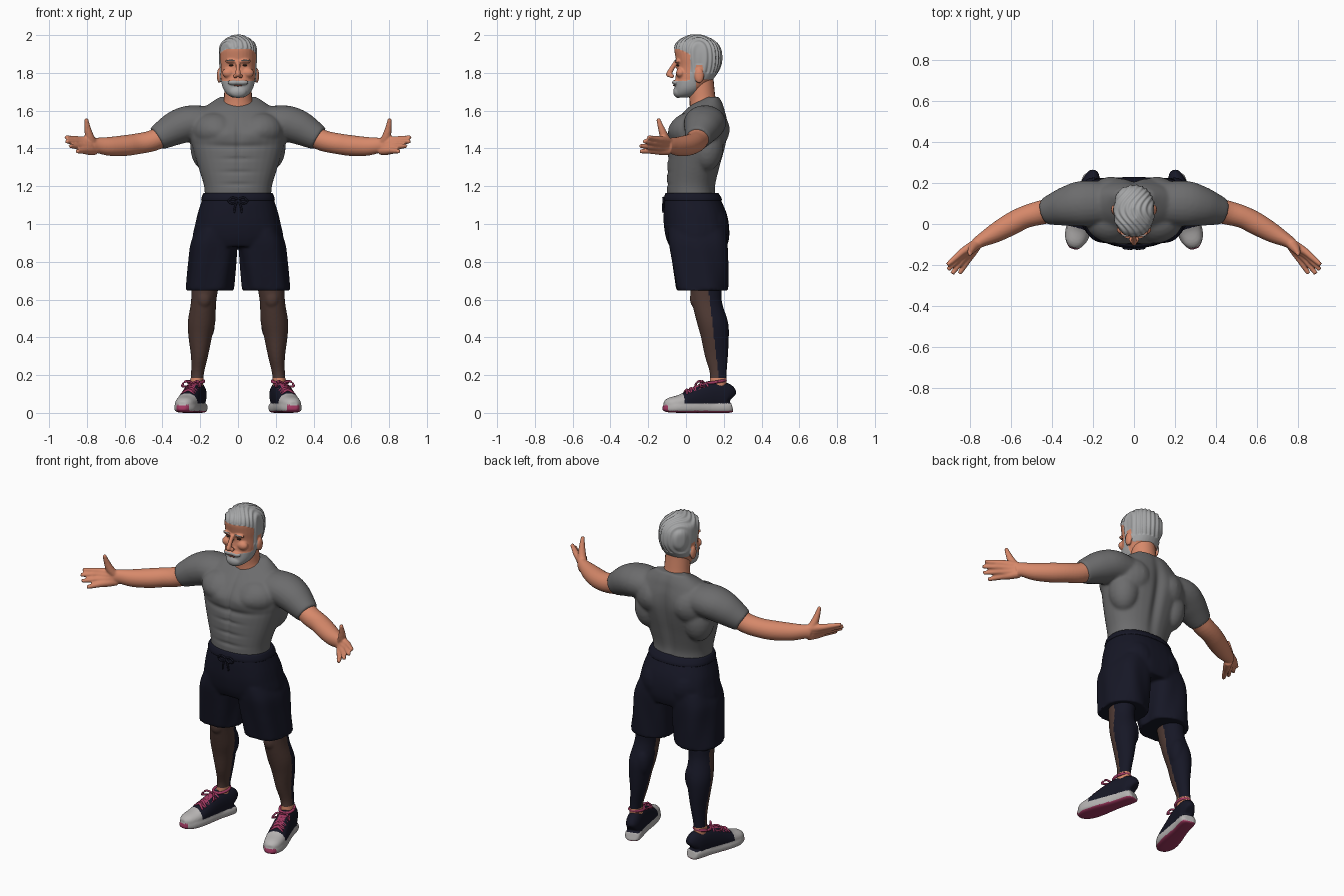
import bpy, bmesh, math
from mathutils import Vector, Matrix


def material(name, r, g, b):
    m = bpy.data.materials.new(name)
    m.diffuse_color = (r, g, b, 1)
    return m


SKIN = material("skin", .68, .25, .145)
LIP = material("lip red", .42, .13, .085)
SHIRT = material("shirt grey", .15, .15, .153)
NAVY = material("navy cloth", .008, .0085, .019)
BROWN = material("sheer legging brown", .078, .042, .034)
HAIR = material("silver hair", .38, .385, .39)
SOLE = material("light grey rubber", .47, .455, .45)
PINK = material("shoe pink", .36, .04, .12)
DARK = material("eye dark", .06, .03, .02)


def tube(bm, pts, flat=False, p=2.0, seg=24, n=4):
    """Loft rings (x, y, z, half width, half depth) along a smooth path."""
    path = []
    for i in range(len(pts) - 1):
        a, b, c, d = (pts[max(0, min(len(pts) - 1, i + k))] for k in (-1, 0, 1, 2))
        for s in range(n):
            t = s / n
            path.append([.5 * (2 * q + (r - o) * t + (2 * o - 5 * q + 4 * r - w) * t * t
                               + (3 * q - o - 3 * r + w) * t ** 3) for o, q, r, w in zip(a, b, c, d)])
    path.append(list(pts[-1]))
    rings = []
    for i, q in enumerate(path):
        t = Vector(path[min(i + 1, len(path) - 1)][:3]) - Vector(path[max(i - 1, 0)][:3])
        t = Vector((0, 0, 1)) if flat else t.normalized()
        u = (Vector((0, 1, 0)) if abs(t.z) > .75 else Vector((0, 0, 1))).cross(t).normalized()
        v = t.cross(u)
        ring = []
        for k in range(seg):
            ang = 2 * math.pi * k / seg
            c, s = math.cos(ang), math.sin(ang)
            ring.append(bm.verts.new(Vector(q[:3])
                        + u * q[3] * math.copysign(abs(c) ** (2 / p), c)
                        + v * q[4] * math.copysign(abs(s) ** (2 / p), s)))
        rings.append(ring)
    for r0, r1 in zip(rings, rings[1:]):
        for k in range(seg):
            bm.faces.new((r0[k], r0[(k + 1) % seg], r1[(k + 1) % seg], r1[k]))
    bm.faces.new(rings[0][::-1])
    bm.faces.new(rings[-1])


def stack(bm, rows, p=2.2):
    """Horizontal rings given as (z, front y, back y, half width)."""
    tube(bm, [(0, (f + b) / 2, z, w, (b - f) / 2) for z, f, b, w in rows], True, p, 32)


def ball(bm, c, r):
    bmesh.ops.create_uvsphere(bm, u_segments=20, v_segments=12, radius=1,
                              matrix=Matrix.Translation(c) @ Matrix.Diagonal((*r, 1)))


def mirror(bm):
    dup = bmesh.ops.duplicate(bm, geom=bm.verts[:] + bm.edges[:] + bm.faces[:])["geom"]
    for v in dup:
        if isinstance(v, bmesh.types.BMVert):
            v.co.x *= -1


def finish(bm, name, mats, voxel=0, smooth=3, rule=None, shape=None, pair=False, place=None):
    """Fuse the forms, sculpt, colour by rule, and optionally make the opposite side."""
    bmesh.ops.recalc_face_normals(bm, faces=bm.faces[:])
    me = bpy.data.meshes.new(name)
    bm.to_mesh(me)
    bm.free()
    ob = bpy.data.objects.new(name, me)
    bpy.context.collection.objects.link(ob)
    if voxel:
        m = ob.modifiers.new("fuse", 'REMESH')
        m.mode, m.voxel_size = 'VOXEL', voxel
        m = ob.modifiers.new("soften", 'SMOOTH')
        m.factor, m.iterations = .5, smooth
        dg = bpy.context.evaluated_depsgraph_get()
        me = bpy.data.meshes.new_from_object(ob.evaluated_get(dg))
        ob.modifiers.clear()
        ob.data = me
    if shape:
        for v, co in [(v, shape(v.co.copy(), v.normal.copy())) for v in me.vertices]:
            v.co = co
    me.materials.clear()
    for m in mats:
        me.materials.append(m)
    for f in me.polygons:
        f.use_smooth = True
        f.material_index = rule(f.center) if rule else 0
    if place:
        me.transform(place)
    if pair:
        ob.name = "left_" + name
        other = me.copy()
        other.transform(Matrix.Scale(-1, 4, (1, 0, 0)))
        other.flip_normals()
        bpy.context.collection.objects.link(bpy.data.objects.new("right_" + name, other))


def g(a, w):
    return math.exp(-(a / w) ** 2)


# Fitted shirt: ribcage and sleeves fused, then muscles sculpted
bm = bmesh.new()
tube(bm, [(.10, .10, 1.53, .10, .085), (.24, .10, 1.535, .112, .094), (.32, .088, 1.512, .10, .092),
          (.385, .073, 1.478, .081, .078), (.43, .062, 1.452, .066, .066)])
ball(bm, (.12, .02, 1.495), (.12, .105, .095))       # chest
ball(bm, (.12, .12, 1.50), (.12, .105, .12))         # shoulder blade
ball(bm, (.165, .11, 1.41), (.088, .088, .13))       # side of back
mirror(bm)
stack(bm, [(1.13, -.10, .16, .176), (1.2, -.102, .157, .18), (1.3, -.1, .18, .21), (1.4, -.095, .207, .24),
           (1.48, -.09, .22, .255), (1.55, -.05, .218, .24), (1.6, -.005, .207, .20),
           (1.635, .035, .197, .155), (1.672, .105, .178, .10)])


def torso_shape(c, n):
    x = abs(c.x)
    if n.y > .2:                                     # spine, shoulder blade edges
        c.y -= .018 * g(c.x, .028) * g(c.z - 1.4, .22) - .008 * g(x - .10, .05) * g(c.z - 1.5, .07)
    elif n.y < -.2:                                  # chest and stomach muscles
        c.y -= .013 * g(x - .09, .07) * g(c.z - 1.485, .05)
        c.y += .010 * g(c.x, .012) * g(c.z - 1.42, .16) + .009 * g(c.z - 1.41 - .25 * x * x, .016) * g(x, .16)
        c.y += sum(.006 * g(c.z - z, .010) for z in (1.345, 1.275, 1.21)) * g(x, .08)
    return c


finish(bm, "shirt", [SHIRT], .008, 9, shape=torso_shape)

# Bare forearms with open hands, palm forward and thumb up
bm = bmesh.new()
tube(bm, [(.36, .078, 1.485, .06, .06), (.45, .057, 1.442, .059, .056), (.53, .035, 1.425, .055, .055),
          (.60, 0, 1.415, .055, .055), (.68, -.045, 1.411, .047, .050), (.745, -.08, 1.416, .033, .041),
          (.775, -.10, 1.414, .028, .042)])
fingers = [((.837, -.135, 1.447), (.912, -.200, 1.459)), ((.842, -.153, 1.430), (.909, -.224, 1.438)),
           ((.833, -.168, 1.409), (.889, -.243, 1.413)), ((.812, -.174, 1.388), (.853, -.243, 1.385))]
for i, (k, t) in enumerate(fingers):
    k, t = Vector(k), Vector(t)
    wrist = Vector((.76, -.09, 1.435 - .016 * i))
    m = k.lerp(t, .5)
    tube(bm, [(*wrist, .025, .023), (*wrist.lerp(k, .5), .023, .023), (*k, .018, .018),
              (*m, .0145, .0145), (*t, .0105, .0105)], seg=12)
tube(bm, [(.765, -.092, 1.42, .026, .026), (.785, -.114, 1.46, .024, .024),
          (.797, -.132, 1.51, .017, .017), (.803, -.148, 1.558, .010, .010)], seg=12)
finish(bm, "arm", [SKIN], .0055, 2, pair=True)

# Neck
bm = bmesh.new()
tube(bm, [(0, .105, 1.56, .095, .085), (0, .098, 1.62, .086, .078), (0, .088, 1.66, .075, .07),
          (0, .08, 1.72, .072, .07), (0, .075, 1.78, .07, .07)], True)
finish(bm, "neck", [SKIN])

# Head with ears, nose, beard and swept-back hair
bm = bmesh.new()
ball(bm, (.035, -.044, 1.862), (.034, .017, .011))
ball(bm, (.05, -.028, 1.80), (.034, .025, .027))
ball(bm, (.099, .07, 1.785), (.013, .024, .040))
ball(bm, (.015, -.076, 1.783), (.010, .014, .012))
ball(bm, (.022, -.056, 1.75), (.032, .016, .013))
mirror(bm)
ball(bm, (0, -.04, 1.70), (.045, .026, .031))
tube(bm, [(0, -.05, 1.862, .012, .014), (0, -.074, 1.825, .012, .015), (0, -.09, 1.794, .014, .017),
          (0, -.085, 1.778, .012, .014)], True, seg=12)
stack(bm, [(1.672, -.045, .01, .03), (1.688, -.058, .06, .056), (1.72, -.058, .10, .078), (1.77, -.055, .145, .09),
           (1.83, -.048, .182, .097), (1.88, -.055, .191, .101), (1.93, -.062, .183, .098),
           (1.965, -.046, .156, .082), (1.988, -.01, .115, .05), (2, .02, .08, .02)])


def head_hair(c):
    x, y, z = abs(c.x), c.y, c.z
    if x > .099 and .045 < y < .096 and z < 1.828:
        return 0
    top = z > 1.928 - .5 * max(0, y + .04) or (y > .032 and z > 1.845) or (y > .09 and z > 1.765)
    beard = y < .055 and z < 1.758 + .3 * max(0, y)
    return int(top or beard or (.022 < y < .05 and z > 1.72))


def hair_ridges(c, n):
    if head_hair(c):
        c += n * (.003 * math.sin(c.x * 210 + 9 * math.sin(c.y * 22)) if c.z > 1.8 else .002)
    return c


finish(bm, "head", [SKIN, HAIR], .005, 2, head_hair, hair_ridges)

# Eyes, eyebrows and mouth
for part, mat, c, r in (("eye", DARK, (.036, -.042, 1.840), (.012, .010, .005)),
                        ("eyebrow", HAIR, (.037, -.053, 1.866), (.024, .009, .004))):
    bm = bmesh.new()
    ball(bm, c, r)
    finish(bm, part, [mat], pair=True)
bm = bmesh.new()
ball(bm, (0, -.057, 1.733), (.022, .012, .004))
finish(bm, "mouth", [LIP])

# Loose shorts
bm = bmesh.new()
tube(bm, [(.11, .06, .97, .108, .155), (.126, .065, .9, .122, .158), (.136, .073, .8, .124, .15),
          (.149, .084, .648, .126, .135)], True, 2.5, 32)
ball(bm, (.09, .115, .98), (.11, .112, .13))
mirror(bm)
stack(bm, [(1.165, -.105, .165, .18), (1.12, -.115, .188, .193), (1.06, -.118, .214, .212), (1.0, -.117, .227, .225),
           (.93, -.105, .228, .238), (.88, -.085, .215, .22)], 2.4)


def cloth_folds(c, n):
    ang = math.atan2(c.y - .07, abs(c.x) - .12)
    return c + n * .005 * math.sin(6 * ang + 9 * c.z) * max(0, min(1, (1.1 - c.z) * 3)) * (1 - abs(n.z))


finish(bm, "shorts", [NAVY], .009, 4, shape=cloth_folds)

# Waistband and drawstring bow
bm = bmesh.new()
stack(bm, [(1.125, -.117, .19, .195), (1.14, -.117, .187, .193), (1.16, -.11, .174, .185), (1.165, -.105, .17, .18)], 2.3)
for s in (-1, 1):
    tube(bm, [(0, -.117, 1.13, .006, .006), (s * .03, -.121, 1.14, .005, .005), (s * .05, -.117, 1.12, .006, .006),
              (s * .025, -.121, 1.108, .005, .005), (0, -.118, 1.128, .005, .005)], seg=8)
    tube(bm, [(0, -.118, 1.13, .005, .005), (s * .016, -.122, 1.09, .005, .005), (s * .02, -.12, 1.06, .005, .005)], seg=8)
finish(bm, "waistband", [NAVY])

# Lower legs: sheer front, navy back, bare ankle
bm = bmesh.new()
tube(bm, [(.165, .10, .76, .075, .085), (.176, .105, .65, .07, .083), (.183, .112, .58, .067, .08),
          (.193, .14, .48, .073, .083), (.2, .153, .4, .062, .074), (.204, .161, .3, .045, .061),
          (.213, .17, .22, .035, .046), (.218, .17, .17, .034, .045), (.22, .165, .10, .036, .047)], True)
ball(bm, (.18, .06, .605), (.042, .04, .055))
ball(bm, (.172, .17, .47), (.05, .05, .09))
finish(bm, "lower_leg", [BROWN, NAVY, SKIN], .0065, 4, pair=True,
       rule=lambda c: 2 if c.z < .185 else int(c.y > .12 + (.65 - c.z) * .115))

# Trainers, built straight and then turned outwards
turn = Matrix.Translation((.248, .062, 0)) @ Matrix.Rotation(math.radians(15), 4, 'Z')
bm = bmesh.new()
tube(bm, [(0, .176, .07, .025, .045), (0, .155, .085, .043, .072), (0, .09, .09, .047, .078),
          (0, .03, .08, .051, .075), (0, -.03, .067, .055, .06), (0, -.09, .052, .058, .046),
          (0, -.15, .045, .048, .036), (0, -.176, .036, .026, .024)], p=2.2)
tube(bm, [(0, .184, .03, .025, .026), (0, .165, .028, .046, .028), (0, .06, .027, .048, .027),
          (0, -.06, .027, .061, .027), (0, -.13, .028, .058, .027), (0, -.17, .03, .038, .025),
          (0, -.187, .034, .02, .018)], p=3.2)


def shoe_colour(c):
    if c.z < .012 or (c.y < -.12 and abs(c.x) < .034 and c.z < .042):
        return 2
    if c.z > .085 and abs(c.x) < .022 and -.06 < c.y < .05:
        return 2
    return 1 if c.z < .05 or c.y < -.085 else 0


finish(bm, "trainer", [NAVY, SOLE, PINK], .006, 2, shoe_colour, pair=True, place=turn)

# Laces and ankle lining
bm = bmesh.new()
for i in range(5):
    y = -.06 + .024 * i
    z = .118 + .36 * (y + .06)
    for s in (-1, 1):
        tube(bm, [(-s * .036, y - .008, z - .02, .006, .006), (0, y, z + .004, .007, .007),
                  (s * .036, y + .012, z - .014, .006, .006)], seg=8)
for s in (-1, 1):
    tube(bm, [(0, .035, .158, .006, .006), (s * .032, .015, .168, .006, .006), (s * .05, .0, .142, .006, .006),
              (s * .03, .03, .14, .005, .005)], seg=8)
loop = [(.04 * math.cos(a), .1 + .05 * math.sin(a), .165 + .008 * math.sin(a), .008, .008)
        for a in (2 * math.pi * k / 12 for k in range(13))]
tube(bm, loop, seg=10, n=2)
finish(bm, "laces", [PINK], pair=True, place=turn)
